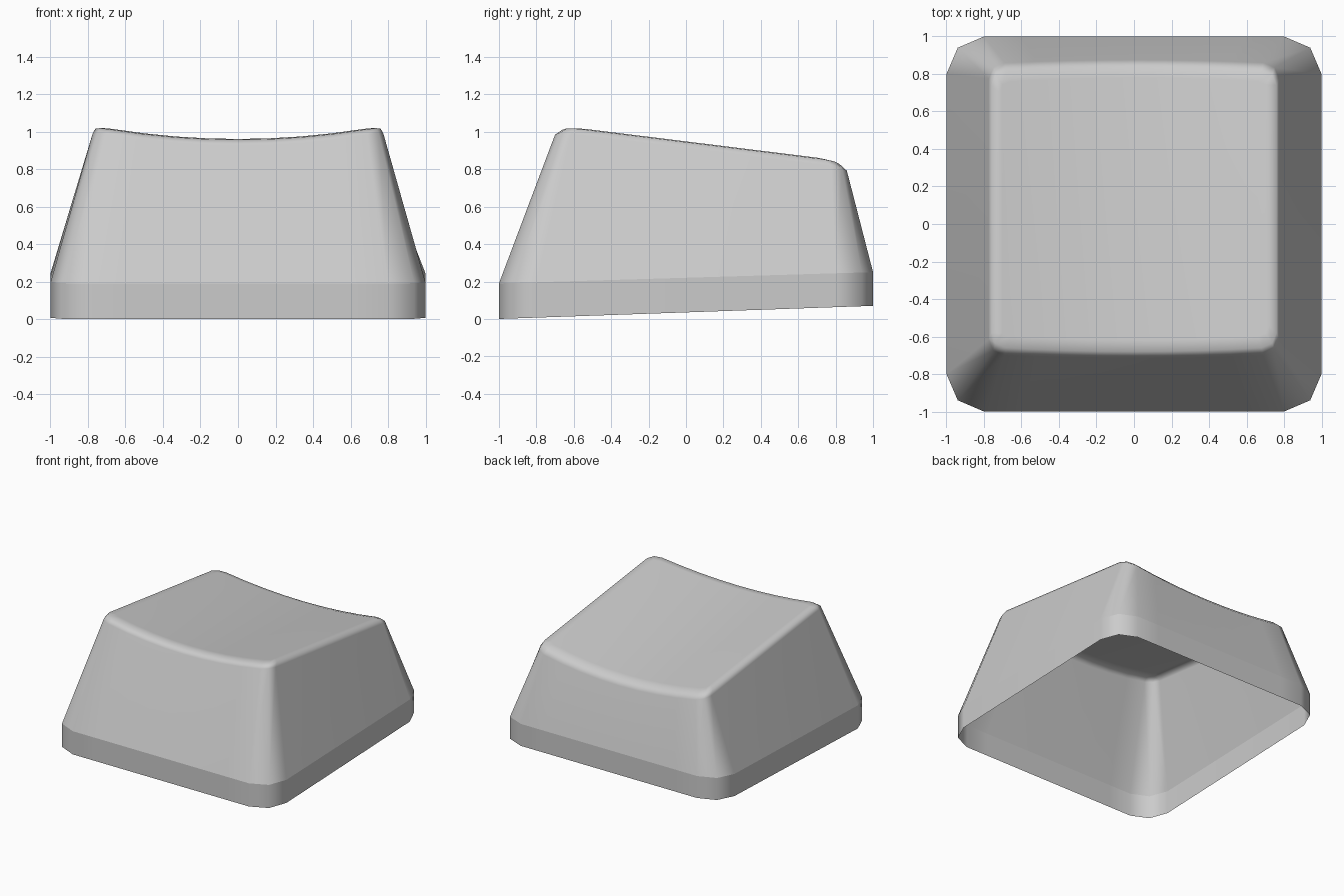
import bpy
import bmesh

cube = bpy.data.objects.get("Cube")
if cube:
    bpy.data.objects.remove(cube, do_unlink=True)

SEGMENTS = 8


def dish(x, y):
    """Height of the sloping, scooped top."""
    return 0.949 - 0.124 * y + 0.065 * ((x / 0.72) ** 2 - 1)


def side(hx, y, cut, bulge, sign):
    """Left-to-right outline points of the front (-1) or back (+1) half."""
    flat = hx - cut
    mid = 0.3 * cut
    pts = [(-hx, y - sign * cut), (-hx + mid, y - sign * mid)]
    for i in range(SEGMENTS + 1):
        t = 2 * i / SEGMENTS - 1
        pts.append((t * flat, y + sign * bulge * (1 - t * t)))
    pts += [(hx - mid, y - sign * mid), (hx, y - sign * cut)]
    return pts


def ring(bm, hx, front, back, cut, bulge, height):
    outline = side(hx, front, cut, bulge, -1)
    outline += reversed(side(hx, back, cut, bulge, 1))
    return [bm.verts.new((x, y, height(x, y))) for x, y in outline]


bm = bmesh.new()
# Tilted skirt, tapered walls, then the rounded rim of the dish
rings = [
    ring(bm, 1, -1, 1, 0.2, 0, lambda x, y: 0.035 * (y + 1)),
    ring(bm, 1, -1, 1, 0.2, 0, lambda x, y: 0.19 + 0.03 * (y + 1)),
    ring(bm, 0.775, -0.70, 0.86, 0.085, 0.015, lambda x, y: dish(x, y) - 0.045),
    ring(bm, 0.76, -0.66, 0.82, 0.08, 0.02, lambda x, y: dish(x, y) - 0.012),
    ring(bm, 0.72, -0.60, 0.76, 0.06, 0.02, dish),
]
n = len(rings[0])
for low, high in zip(rings, rings[1:]):
    for i in range(n):
        j = (i + 1) % n
        bm.faces.new((low[i], low[j], high[j], high[i]))

# Scooped top surface, in strips from front to back
top = rings[-1]
for i in range(n // 2 - 1):
    bm.faces.new((top[i], top[i + 1], top[n - 2 - i], top[n - 1 - i]))

for face in bm.faces:
    face.smooth = True
# Crisp line where the skirt meets the walls
for i in range(n):
    bm.edges.get((rings[1][i], rings[1][(i + 1) % n])).smooth = False

mesh = bpy.data.meshes.new("keycap_shell")
bm.to_mesh(mesh)
bm.free()
keycap = bpy.data.objects.new("keycap_shell", mesh)
bpy.context.collection.objects.link(keycap)

normals = keycap.modifiers.new("Even shading", 'WEIGHTED_NORMAL')
normals.keep_sharp = True

# Plain grey plastic
grey = bpy.data.materials.new("grey_plastic")
grey.use_nodes = True
colour = (0.6, 0.6, 0.6, 1)
grey.diffuse_color = colour
grey.node_tree.nodes["Principled BSDF"].inputs["Base Color"].default_value = colour
mesh.materials.append(grey)
